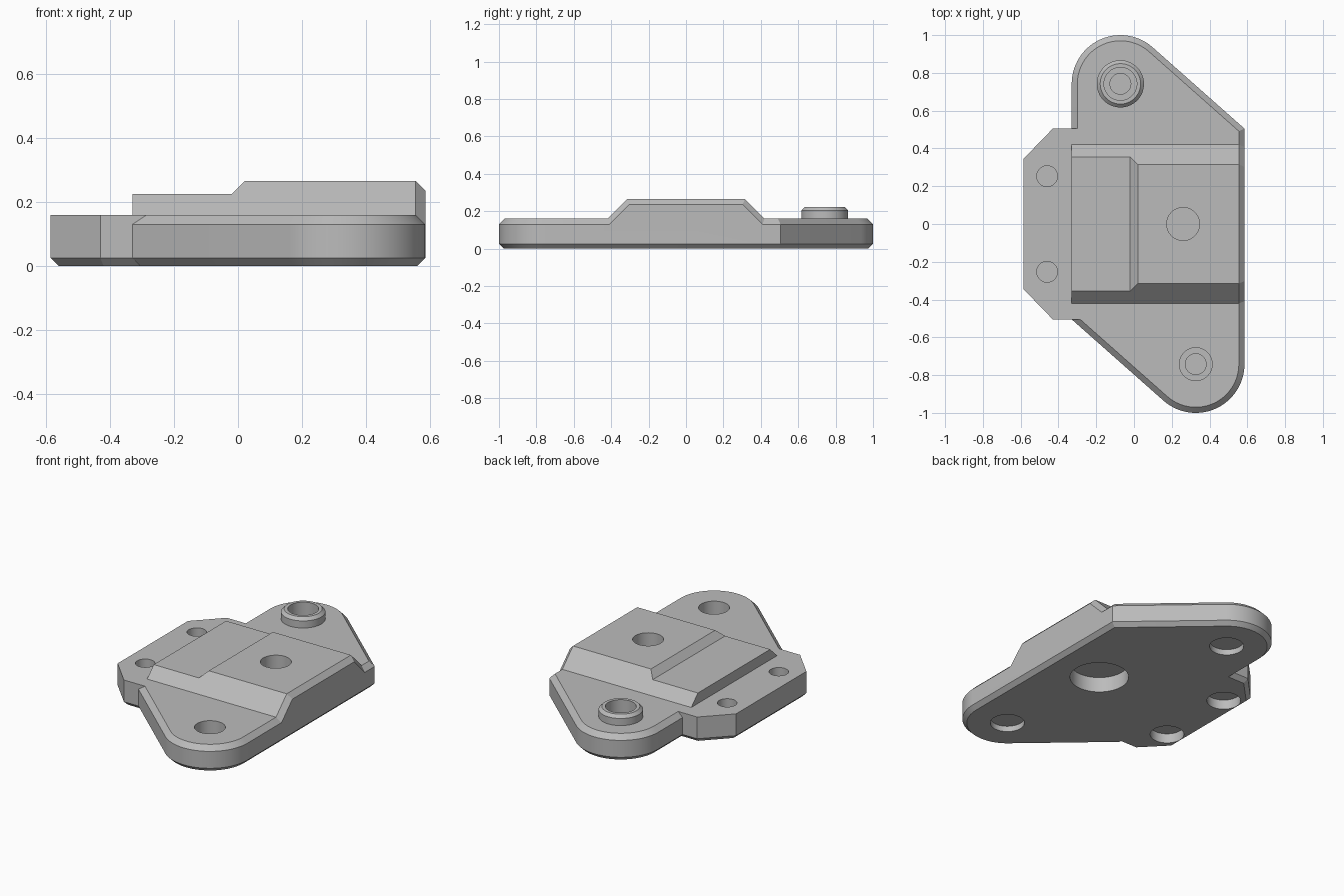
import bpy, bmesh
from math import radians, degrees, cos, sin, atan2, acos, hypot
from mathutils import Vector

if "Cube" in bpy.data.objects:
    bpy.data.objects.remove(bpy.data.objects["Cube"])

grey = bpy.data.materials.new("plain grey")
grey.use_nodes = True
COLOUR = (0.5, 0.5, 0.5, 1)
grey.diffuse_color = COLOUR
grey.node_tree.nodes["Principled BSDF"].inputs["Base Color"].default_value = COLOUR


def loft(name, rings):
    """Closed solid through rings of equal length."""
    bm = bmesh.new()
    loops = [[bm.verts.new(p) for p in ring] for ring in rings]
    n = len(loops[0])
    for a, b in zip(loops, loops[1:]):
        for i in range(n):
            j = (i + 1) % n
            bm.faces.new((a[i], a[j], b[j], b[i]))
    bm.faces.new(loops[0][::-1])
    bm.faces.new(loops[-1])
    bmesh.ops.recalc_face_normals(bm, faces=bm.faces)
    mesh = bpy.data.meshes.new(name)
    bm.to_mesh(mesh)
    bm.free()
    mesh.materials.append(grey)
    obj = bpy.data.objects.new(name, mesh)
    bpy.context.collection.objects.link(obj)
    return obj


def inset(points, d):
    """Move a counter-clockwise outline inwards by d with mitred corners."""
    out = []
    for i, p in enumerate(points):
        p = Vector(p)
        e1 = (p - Vector(points[i - 1])).normalized()
        e2 = (Vector(points[(i + 1) % len(points)]) - p).normalized()
        n1, n2 = Vector((-e1.y, e1.x)), Vector((-e2.y, e2.x))
        out.append(p + (n1 + n2) * d / (1 + n1.dot(n2)))
    return out


def slab(name, outline, levels):
    """Stack the outline at (height, inset) levels."""
    return loft(name, [[(x, y, z) for x, y in inset(outline, d)] for z, d in levels])


def turned(name, centre, profile, sides=64):
    """Round solid from (radius, height) steps."""
    return loft(name, [[(centre[0] + r * cos(radians(360 * i / sides)),
                         centre[1] + r * sin(radians(360 * i / sides)), z)
                        for i in range(sides)] for r, z in profile])


def combine(target, tool, operation):
    mod = target.modifiers.new("combine", "BOOLEAN")
    mod.operation, mod.solver, mod.object = operation, "EXACT", tool
    bpy.context.view_layer.objects.active = target
    bpy.ops.object.modifier_apply(modifier=mod.name)
    bpy.data.objects.remove(tool)


TOP, CHAMFER, FOOT = 0.16, 0.03, 0.025
LEFT, RIGHT, TAB_Y = -0.33, 0.585, 0.505
BACK_EAR = (-0.072, 0.742)
FRONT_EAR = (LEFT + RIGHT - BACK_EAR[0], -BACK_EAR[1])
EAR_R = 0.258

# Main plate: half outline with one rounded ear, repeated by a half turn
dx, dy = RIGHT - BACK_EAR[0], TAB_Y - BACK_EAR[1]
start = degrees(atan2(dy, dx) + acos(EAR_R / hypot(dx, dy)))
half = [(RIGHT, TAB_Y)]
for i in range(29):
    a = radians(start + (180 - start) * i / 28)
    half.append((BACK_EAR[0] + EAR_R * cos(a), BACK_EAR[1] + EAR_R * sin(a)))
outline = half + [(LEFT + RIGHT - x, -y) for x, y in half]
plate = slab("mounting_plate", outline,
             [(0, FOOT), (FOOT, 0), (TOP - CHAMFER, 0), (TOP, CHAMFER)])

# Side tab with clipped corners
tab_outline = [(0, -TAB_Y), (0, TAB_Y), (-0.43, TAB_Y), (-0.585, 0.345),
               (-0.585, -0.345), (-0.43, -TAB_Y)]
tab = slab("side_tab", tab_outline, [(0, FOOT), (FOOT, 0), (TOP, 0)])
combine(plate, tab, "UNION")


# Raised block with sloped sides and a chamfered outer end
def section(x, foot, z_foot, crest, z_crest):
    half_section = [(foot, 0.1), (foot, z_foot), (crest, z_crest)]
    return ([(x, y, z) for y, z in half_section]
            + [(x, -y, z) for y, z in reversed(half_section)])


block = loft("raised_block", [section(LEFT, 0.42, TOP, 0.315, 0.265),
                              section(RIGHT - CHAMFER, 0.42, TOP, 0.315, 0.265),
                              section(RIGHT, 0.408, TOP - CHAMFER, 0.303, 0.235)])
# Lower step on the inner part of the block
step = [(-0.5, 0.225), (-0.02, 0.225), (0.06, 0.305), (-0.5, 0.305)]
combine(block, loft("step_cutter", [[(x, y, z) for x, z in step] for y in (-0.6, 0.6)]),
        "DIFFERENCE")
combine(plate, block, "UNION")

# Round collar on the back ear
collar = turned("collar", BACK_EAR, [(0.125, 0.1), (0.125, 0.204), (0.107, 0.222)])
combine(plate, collar, "UNION")

# Holes from above and wider pockets from below, with a thin web between
holes = []
for ear in (BACK_EAR, FRONT_EAR):
    holes += [(ear, 0.087, 0.055, 0.5), (ear, 0.055, 0.041, 0.1), (ear, 0.098, -0.1, 0.035)]
for y in (-0.253, 0.253):
    holes += [((-0.46, y), 0.055, 0.066, 0.5), ((-0.46, y), 0.097, -0.1, 0.06)]
holes += [((0.26, 0), 0.087, 0.101, 0.5), ((0.26, 0), 0.168, -0.1, 0.095)]
for centre, radius, low, high in holes:
    combine(plate, turned("hole_cutter", centre, [(radius, low), (radius, high)]),
            "DIFFERENCE")

# Smooth the rounded walls, keep the chamfers crisp
bpy.ops.object.select_all(action="DESELECT")
plate.select_set(True)
bpy.context.view_layer.objects.active = plate
bpy.ops.object.shade_smooth_by_angle(angle=radians(25))
